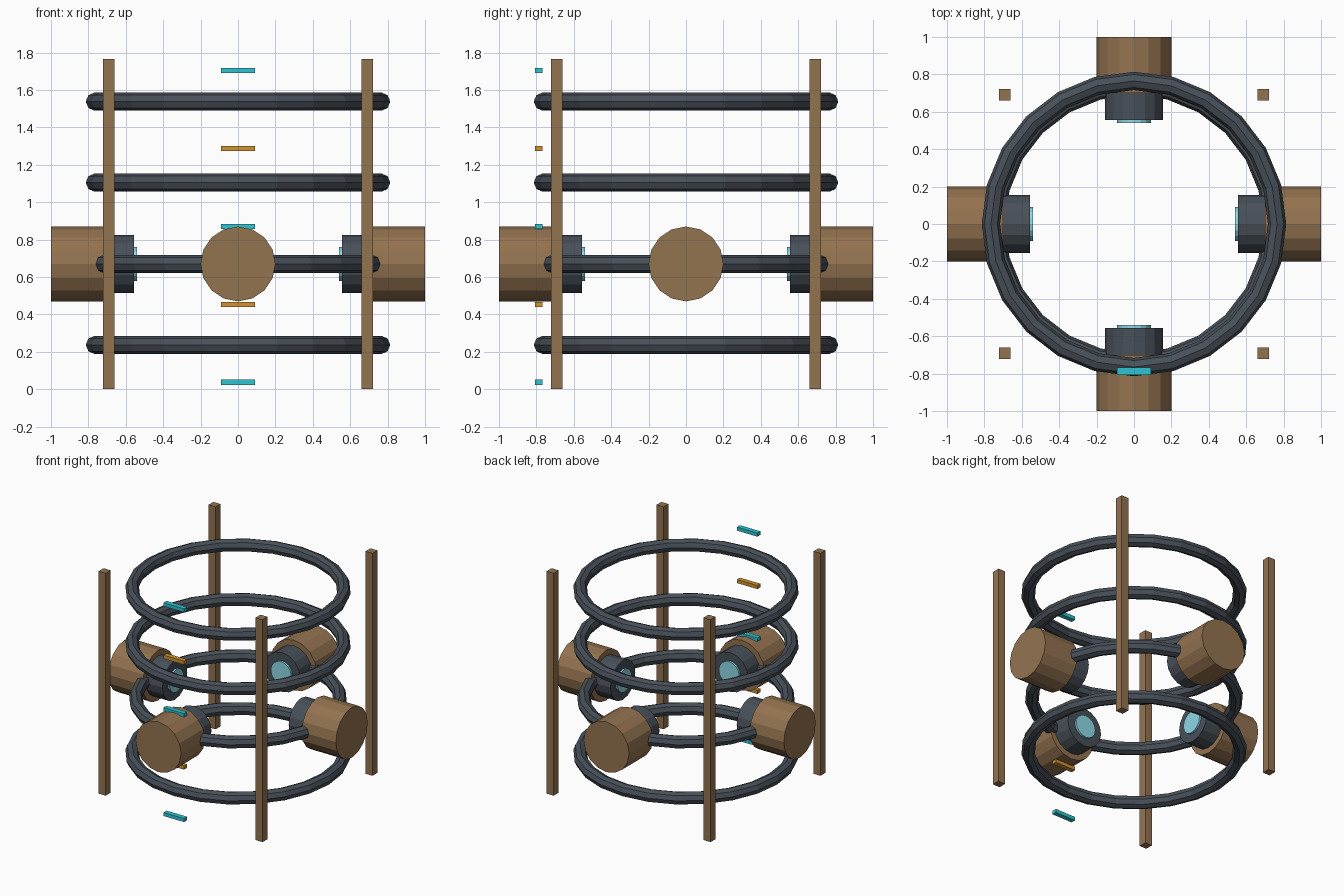
import bpy, bmesh, math
from mathutils import Matrix, Vector

if "Cube" in bpy.data.objects:
    bpy.data.objects.remove(bpy.data.objects["Cube"])


def material(name, rgb):
    """Flat material from 0-255 sRGB values."""
    def lin(c):
        c /= 255
        return c / 12.92 if c < 0.04 else ((c + 0.055) / 1.055) ** 2.4
    m = bpy.data.materials.new(name)
    m.diffuse_color = (*[lin(c) for c in rgb], 1)
    m.use_nodes = True
    m.node_tree.nodes["Principled BSDF"].inputs["Base Color"].default_value = m.diffuse_color
    return m


WOOD = material("warm_brown", (148, 115, 80))
STEEL = material("dark_slate", (72, 80, 89))
GLASS = material("pale_blue_glass", (142, 216, 230))
CYAN = material("cyan", (46, 196, 210))
AMBER = material("amber", (208, 146, 48))


def finish(name, bm, mat):
    bmesh.ops.recalc_face_normals(bm, faces=bm.faces)
    me = bpy.data.meshes.new(name)
    bm.to_mesh(me)
    bm.free()
    me.materials.append(mat)
    ob = bpy.data.objects.new(name, me)
    bpy.context.collection.objects.link(ob)
    return ob


def box(name, center, size, mat):
    bm = bmesh.new()
    bmesh.ops.create_cube(bm, size=1, matrix=Matrix.Translation(center) @ Matrix.Diagonal((*size, 1)))
    return finish(name, bm, mat)


def ring(name, z, major, minor, mat, segs=24, sides=8):
    bm = bmesh.new()
    loops = []
    for i in range(segs):
        a = math.tau * i / segs
        loops.append([])
        for j in range(sides):
            b = math.tau * j / sides
            r = major + minor * math.cos(b)
            loops[i].append(bm.verts.new((r * math.cos(a), r * math.sin(a), z + minor * math.sin(b))))
    for i in range(segs):
        p, q = loops[i], loops[(i + 1) % segs]
        for j in range(sides):
            k = (j + 1) % sides
            bm.faces.new((p[j], q[j], q[k], p[k]))
    return finish(name, bm, mat)


def radial_cylinder(name, angle, inner, outer, radius, z, mat, sides=16):
    """Cylinder lying along the outward direction given by angle."""
    bm = bmesh.new()
    place = (Matrix.Rotation(angle, 4, 'Z')
             @ Matrix.Translation(Vector(((inner + outer) / 2, 0, z)))
             @ Matrix.Rotation(math.pi / 2, 4, 'Y'))
    bmesh.ops.create_cone(bm, cap_ends=True, segments=sides, radius1=radius,
                          radius2=radius, depth=outer - inner, matrix=place)
    return finish(name, bm, mat)


# Stacked hoops; the one carrying the lamps is slightly smaller
for n, (z, major) in enumerate([(0.237, 0.765), (0.67, 0.738), (1.105, 0.765), (1.538, 0.765)]):
    ring(f"hoop_{n + 1}", z, major, 0.049, STEEL)

# Four corner posts
for sx in (-1, 1):
    for sy in (-1, 1):
        box("corner_post", (sx * 0.69, sy * 0.69, 0.8835), (0.062, 0.062, 1.767), WOOD)

# Four inward facing lamps: housing, barrel and lens
for n in range(4):
    a = n * math.pi / 2
    radial_cylinder("lamp_housing", a, 0.70, 1.0, 0.2, 0.67, WOOD)
    radial_cylinder("lamp_barrel", a, 0.555, 0.72, 0.156, 0.67, STEEL)
    radial_cylinder("lamp_lens", a, 0.54, 0.57, 0.09, 0.67, GLASS)

# Level markers up the front, alternating colours
for n in range(5):
    box("level_marker", (0, -0.787, 0.037 + n * 0.4167), (0.18, 0.038, 0.028), AMBER if n % 2 else CYAN)
